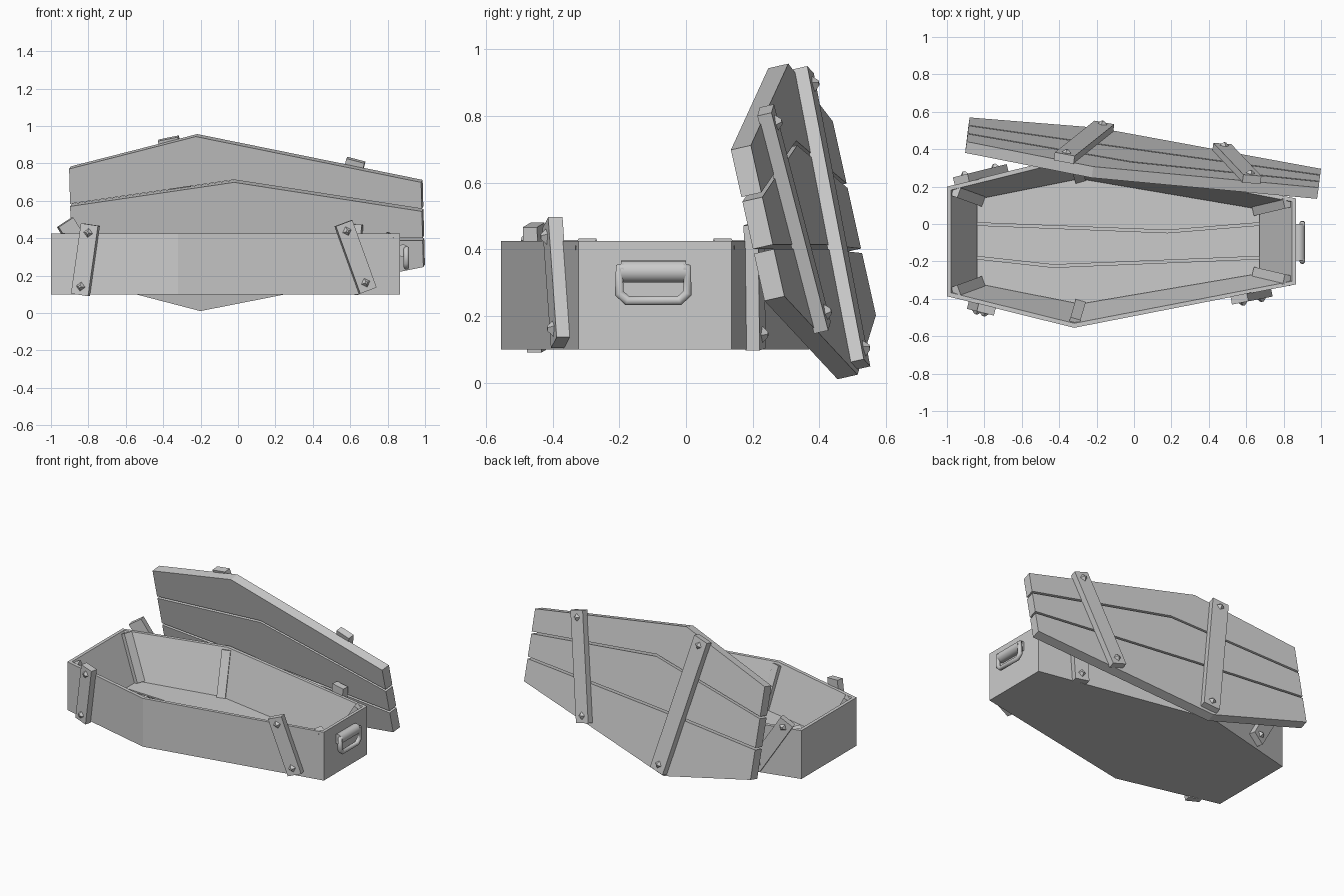
import bpy, bmesh, math
from mathutils import Vector, Matrix

cube = bpy.data.objects.get("Cube")
if cube:
    bpy.data.objects.remove(cube)

grey = bpy.data.materials.new("plain_grey")
grey.use_nodes = True
grey.diffuse_color = (0.6, 0.6, 0.6, 1)
grey.node_tree.nodes["Principled BSDF"].inputs["Base Color"].default_value = (0.6, 0.6, 0.6, 1)


def finish(name, bm):
    bmesh.ops.recalc_face_normals(bm, faces=bm.faces)
    mesh = bpy.data.meshes.new(name)
    bm.to_mesh(mesh)
    bm.free()
    mesh.materials.append(grey)
    obj = bpy.data.objects.new(name, mesh)
    bpy.context.collection.objects.link(obj)
    return obj


def loft(name, rings):
    """Skin a list of equal-length rings and cap both ends."""
    bm = bmesh.new()
    loops = [[bm.verts.new(p) for p in ring] for ring in rings]
    for a, b in zip(loops, loops[1:]):
        for i in range(len(a)):
            j = (i + 1) % len(a)
            bm.faces.new((a[i], a[j], b[j], b[i]))
    bm.faces.new(loops[0])
    bm.faces.new(loops[-1])
    return finish(name, bm)


def frame(origin, x_axis, y_axis):
    """Matrix whose local z points out of the surface."""
    x = Vector(x_axis).normalized()
    z = x.cross(Vector(y_axis)).normalized()
    m = Matrix((x, z.cross(x), z)).transposed().to_4x4()
    m.translation = Vector(origin)
    return m


def slab(name, m, outline, z0, z1):
    return loft(name, [[m @ Vector((x, y, z)) for x, y in outline] for z in (z0, z1)])


def board(name, m, start, end, width, z0=0.0, thick=0.04):
    """Batten between two points of a surface, with a nail near each end."""
    a, b = Vector(start), Vector(end)
    d = (b - a).normalized()
    n = Vector((-d.y, d.x)) * width / 2
    slab(name, m, (a + n, b + n, b - n, a - n), z0 - 0.004, z0 + thick)
    for i, p in enumerate((a + d * 0.045, b - d * 0.045)):
        bm = bmesh.new()
        bmesh.ops.create_cone(bm, cap_ends=True, segments=4, radius1=0.026,
                              radius2=0.008, depth=0.018)
        spin = Matrix.Rotation(math.atan2(d.y, d.x), 4, "Z")
        bm.transform(m @ Matrix.Translation((p.x, p.y, z0 + thick + 0.008)) @ spin)
        finish(f"{name}_nail_{i + 1}", bm)


# Box: six-sided shell with sloping inner walls
AXIS = -0.093
BOTTOM, RIM, FLOOR = 0.10, 0.425, 0.14


def hexagon(left, mid, right, z):
    pts = [left, mid, right]
    ring = [(x, AXIS - h, z) for x, h in pts] + [(x, AXIS + h, z) for x, h in reversed(pts)]
    return [Vector(p) for p in ring]


outer = ((-1, 0.293), (-0.32, 0.462), (0.865, 0.23))
inner_rim = hexagon((-0.978, 0.275), (-0.32, 0.438), (0.845, 0.213), RIM)
inner_floor = hexagon((-0.84, 0.225), (-0.29, 0.335), (0.67, 0.172), FLOOR - 0.012)
bottom = hexagon(*outer, BOTTOM)
loft("box_shell", [bottom, hexagon(*outer, RIM), inner_rim, inner_floor])

# Floor planks with narrow gaps
GAP = 0.007
f = [(p.x, p.y) for p in inner_floor]
seam_a = [(-0.84, 0.0), (0.18, -0.04), (0.67, 0.0)]
seam_b = [(-0.84, -0.18), (-0.43, -0.225), (0.67, -0.18)]


def planks(name, m, low, high, seams, z0, z1):
    """Three planks; every line runs in the same direction along x."""
    def shift(line, d):
        return [(x, y + d) for x, y in line]
    lower, upper = seams
    bands = ((low, shift(lower, -GAP)), (shift(lower, GAP), shift(upper, -GAP)),
             (shift(upper, GAP), high))
    for i, (a, b) in enumerate(bands):
        slab(f"{name}_{i + 1}", m, list(a) + list(reversed(b)), z0, z1)


planks("floor_plank", Matrix(), f[:3], f[:2:-1], (seam_b, seam_a), FLOOR - 0.013, FLOOR)

# Corner struts inside the box
for i, (low, high) in enumerate(zip(inner_floor, inner_rim)):
    along = (high - low).normalized()
    side = along.cross(Vector((0, 0, 1))).normalized()
    inward = side.cross(along)
    if inward.z < 0:
        inward = -inward
    proud = 0.022 if i in (1, 4) else 0.042
    rings = []
    for t in (0.0, 0.95):
        p = low.lerp(high, t)
        rings.append([p + side * s * 0.028 + inward * k
                      for s, k in ((-1, -0.004), (1, -0.004), (1, proud), (-1, proud))])
    loft(f"corner_strut_{i + 1}", rings)


# Battens on the outer walls, placed by x and z of their two ends
def wall_board(name, corner, start, end):
    a, b = bottom[corner], bottom[(corner + 1) % 6]
    m = frame((a.x, a.y, 0), b - a, (0, 0, 1))
    run = (b - a).normalized().x
    board(name, m, *(((x - a.x) / run, z) for x, z in (start, end)), width=0.095)


wall_board("front_right_batten", 0, (-0.785, 0.473), (-0.838, 0.097))
wall_board("front_left_batten", 1, (0.56, 0.48), (0.69, 0.12))
wall_board("back_left_batten", 3, (0.615, 0.475), (0.59, 0.10))
wall_board("back_right_batten", 4, (-0.92, 0.485), (-0.71, 0.145))

# Leaning lid: three planks and two battens
lid = frame((0.985, 0.185, 0.472), (-0.9905, 0.137, 0.004), (-0.02, -0.218, 0.976))
lid_top = [(0, 0.232), (1.21, 0.478), (1.898, 0.298)]
lid_low = [(x, -y) for x, y in lid_top]
seam_up = [(0, 0.08), (1.01, 0.235), (1.898, 0.10)]
seam_down = [(0, -0.08), (1.15, -0.085), (1.898, -0.10)]
THICK = 0.062
planks("lid_plank", lid, lid_low, lid_top, (seam_down, seam_up), 0, THICK)
board("lid_wide_batten", lid, (1.37, 0.45), (1.18, -0.45), 0.11, THICK)
board("lid_narrow_batten", lid, (0.36, 0.335), (0.54, -0.335), 0.10, THICK)

# End handle: thick grip bar and a bent rod
bm = bmesh.new()
bmesh.ops.create_cone(bm, cap_ends=True, segments=24, radius1=0.033, radius2=0.033, depth=0.195)
bm.transform(Matrix.Translation((0.882, -0.098, 0.333)) @ Matrix.Rotation(math.pi / 2, 4, "X"))
grip = finish("handle_grip", bm)
bpy.context.view_layer.objects.active = grip
grip.select_set(True)
bpy.ops.object.shade_smooth_by_angle()

curve = bpy.data.curves.new("handle_rod", "CURVE")
curve.dimensions = "3D"
curve.bevel_depth = 0.015
curve.bevel_resolution = 3
curve.use_fill_caps = True
half = [(0.09, 0.343), (0.102, 0.343), (0.102, 0.268), (0.078, 0.246)]
path = [(-y, z) for y, z in half] + [(y, z) for y, z in reversed(half)]
spline = curve.splines.new("POLY")
spline.points.add(len(path) - 1)
for point, (y, z) in zip(spline.points, path):
    point.co = (0.9, y - 0.098, z, 1)
curve.materials.append(grey)
bpy.context.collection.objects.link(bpy.data.objects.new("handle_rod", curve))
